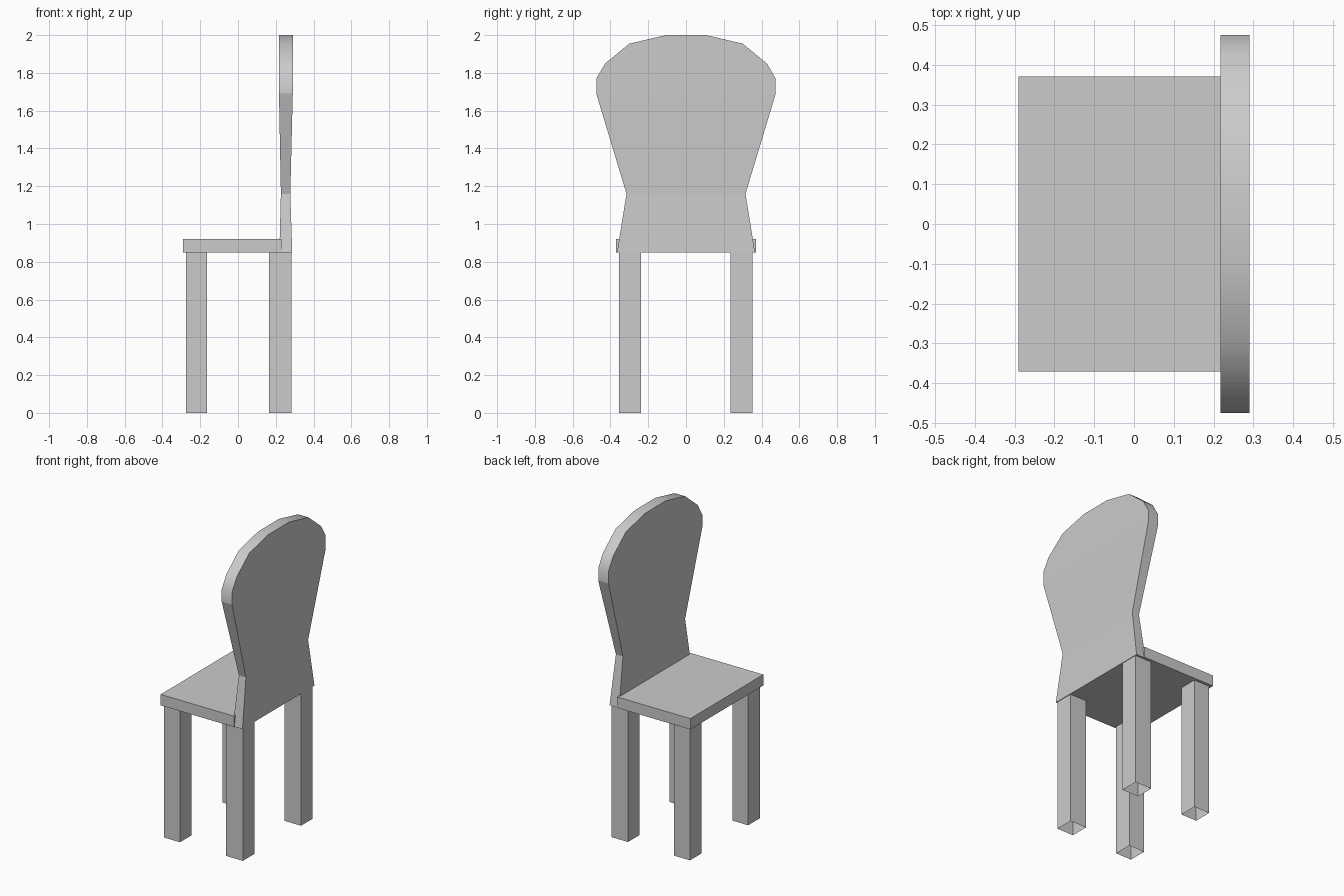
import bpy
import bmesh

cube = bpy.data.objects.get("Cube")
if cube:
    bpy.data.objects.remove(cube, do_unlink=True)

grey = bpy.data.materials.new("plain grey")
grey.use_nodes = True
grey.diffuse_color = (0.6, 0.6, 0.6, 1)
grey.node_tree.nodes["Principled BSDF"].inputs["Base Color"].default_value = (0.6, 0.6, 0.6, 1)


def finish(name, bm):
    mesh = bpy.data.meshes.new(name)
    bm.to_mesh(mesh)
    bm.free()
    mesh.materials.append(grey)
    obj = bpy.data.objects.new(name, mesh)
    bpy.context.collection.objects.link(obj)
    return obj


def box(name, low, high, open_bottom=False):
    bm = bmesh.new()
    bmesh.ops.create_cube(bm, size=1)
    for v in bm.verts:
        v.co = [l + (c + 0.5) * (h - l) for c, l, h in zip(v.co, low, high)]
    if open_bottom:
        bm.normal_update()
        under = [f for f in bm.faces if f.normal.z < -0.9]
        bmesh.ops.delete(bm, geom=under, context="FACES_ONLY")
    return finish(name, bm)


# Seat slab
box("seat", (-0.29, -0.37, 0.85), (0.23, 0.37, 0.92))

# Four hollow legs, open underneath
for x_name, x0, x1 in (("left_end", 0.165, 0.283), ("right_end", -0.275, -0.163)):
    for y_name, y0, y1 in (("front", -0.355, -0.237), ("back", 0.235, 0.352)):
        box(f"leg_{y_name}_{x_name}", (x0, y0, 0), (x1, y1, 0.85), open_bottom=True)

# Backrest: half outline as (half width, height, inner x, outer x)
outline = [
    (0.365, 0.85, 0.219, 0.287),
    (0.315, 1.16, 0.227, 0.277),
    (0.475, 1.69, 0.217, 0.29),
    (0.475, 1.77, 0.217, 0.29),
    (0.428, 1.85, 0.217, 0.29),
    (0.30, 1.955, 0.217, 0.29),
    (0.105, 2.0, 0.217, 0.29),
]
bm = bmesh.new()
rings = {}
for side in (-1, 1):
    for layer in (2, 3):
        rings[side, layer] = [bm.verts.new((p[layer], side * p[0], p[1])) for p in outline]

# Broad faces: two flared panels and a rounded head
for layer in (2, 3):
    a, b = rings[-1, layer], rings[1, layer]
    for i in range(2):
        bm.faces.new((a[i], b[i], b[i + 1], a[i + 1]))
    bm.faces.new(a[2:] + b[:1:-1])

# Rim: flat sides, smooth rounded crown
for side in (-1, 1):
    a, b = rings[side, 2], rings[side, 3]
    for i in range(len(outline) - 1):
        face = bm.faces.new((a[i], b[i], b[i + 1], a[i + 1]))
        face.smooth = i >= 2
for i in (0, -1):
    face = bm.faces.new((rings[-1, 2][i], rings[-1, 3][i], rings[1, 3][i], rings[1, 2][i]))
    face.smooth = i == -1
bmesh.ops.recalc_face_normals(bm, faces=bm.faces)
finish("backrest", bm)
